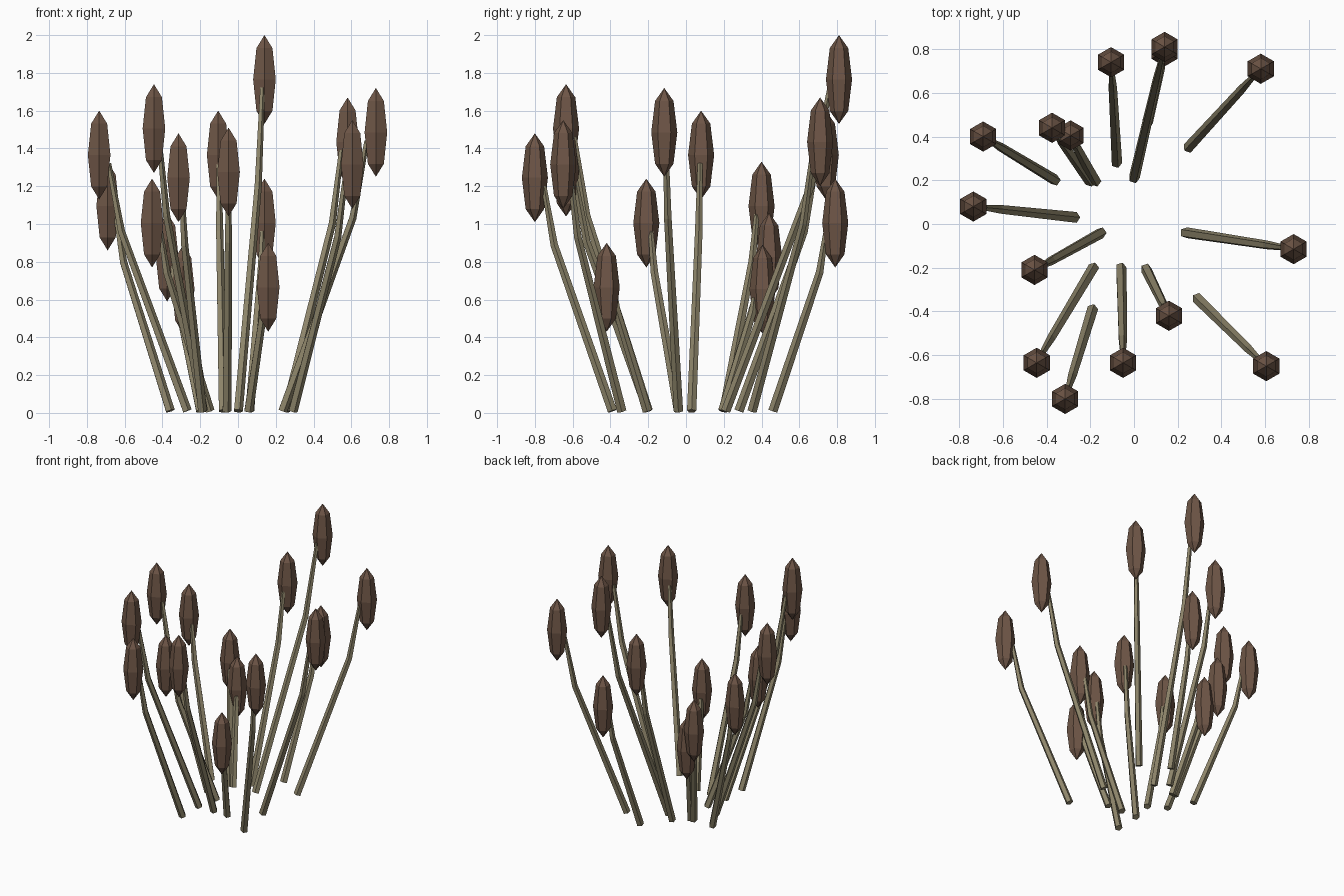
import bpy, bmesh
from math import cos, sin, tau
from mathutils import Vector

cube = bpy.data.objects.get("Cube")
if cube:
    bpy.data.objects.remove(cube)


def material(name, color):
    mat = bpy.data.materials.new(name)
    mat.use_nodes = True
    mat.diffuse_color = (*color, 1)
    mat.node_tree.nodes["Principled BSDF"].inputs["Base Color"].default_value = (*color, 1)
    return mat


BROWN = material("seed_head_brown", (0.155, 0.092, 0.062))
OLIVE = material("stem_olive", (0.27, 0.235, 0.145))
HEAD_RADIUS, HEAD_HEIGHT = 0.069, 0.47
STEM_SIDES = 5


def finish(bm, name, mat):
    bmesh.ops.recalc_face_normals(bm, faces=bm.faces)
    mesh = bpy.data.meshes.new(name)
    bm.to_mesh(mesh)
    bm.free()
    mesh.materials.append(mat)
    obj = bpy.data.objects.new(name, mesh)
    bpy.context.collection.objects.link(obj)
    return obj


def tapered_tube(name, path, radii, mat):
    """Sweep a polygon along the path, tilting each ring to follow it."""
    bm = bmesh.new()
    rings = []
    for i, (point, radius) in enumerate(zip(path, radii)):
        ahead = path[min(i + 1, len(path) - 1)]
        behind = path[max(i - 1, 0)]
        tilt = Vector((0, 0, 1)).rotation_difference(ahead - behind)
        corners = [tau * k / STEM_SIDES for k in range(STEM_SIDES)]
        rings.append([bm.verts.new(point + tilt @ Vector((radius * cos(a), radius * sin(a), 0)))
                      for a in corners])
    for low, high in zip(rings, rings[1:]):
        for k in range(STEM_SIDES):
            n = (k + 1) % STEM_SIDES
            bm.faces.new((low[k], low[n], high[n], high[k]))
    bm.faces.new(rings[0])
    bm.faces.new(rings[-1])
    return finish(bm, name, mat)


# One six-sided seed head mesh, shared by every reed
bm = bmesh.new()
bmesh.ops.create_uvsphere(bm, u_segments=6, v_segments=4, radius=1)
bmesh.ops.scale(bm, vec=(HEAD_RADIUS, HEAD_RADIUS, HEAD_HEIGHT / 2), verts=bm.verts)
first_head = finish(bm, "seed_head", BROWN)
head_mesh = first_head.data
bpy.data.objects.remove(first_head)

# Each reed: base x, base y, head x, head y, top height
reeds = [
    (-.08, .28, -.105, .74, 1.6),
    (0, .21, .14, .81, 2),
    (.06, .46, .14, .79, 1.24),
    (.25, .35, .58, .71, 1.67),
    (-.36, .2, -.69, .4, 1.33),
    (-.2, .195, -.375, .44, 1.06),
    (-.175, .195, -.29, .405, .89),
    (-.27, .03, -.735, .08, 1.6),
    (-.15, -.04, -.455, -.21, 1.24),
    (-.185, -.2, -.445, -.635, 1.74),
    (-.19, -.39, -.315, -.8, 1.48),
    (-.06, -.2, -.05, -.635, 1.51),
    (.055, -.205, .16, -.42, .9),
    (.29, -.34, .605, -.65, 1.55),
    (.235, -.04, .73, -.115, 1.72),
]

for number, (bx, by, hx, hy, top) in enumerate(reeds, start=1):
    # Stem leans out, bends upward, and ends against the inside of its head
    base = Vector((bx, by, 0.01))
    lean = Vector((hx - bx, hy - by, 0))
    bend = base + lean * 0.75
    bend.z = top * 0.6
    tip = base + lean - lean.normalized() * 0.05
    tip.z = top - 0.28
    tapered_tube(f"stem_{number}", [base, bend, tip], [0.026, 0.021, 0.014], OLIVE)

    head = bpy.data.objects.new(f"seed_head_{number}", head_mesh)
    head.location = (hx, hy, top - HEAD_HEIGHT / 2)
    bpy.context.collection.objects.link(head)
